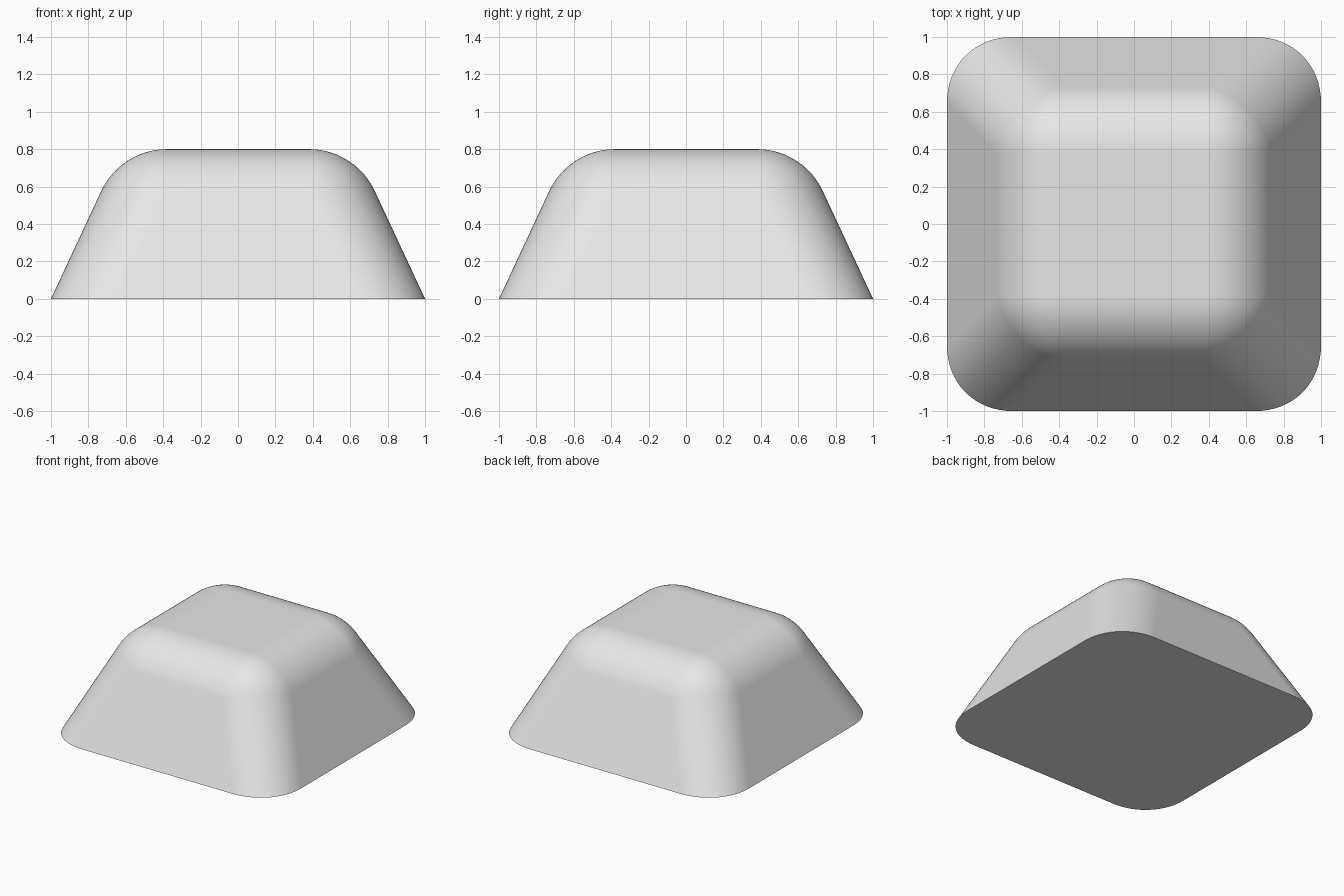
import bpy
import bmesh
from math import sin, cos, tan, radians
from mathutils import Vector, Matrix

default = bpy.data.objects.get("Cube")
if default:
    bpy.data.objects.remove(default, do_unlink=True)

HEIGHT = 0.8
SLOPE = radians(65)      # steepness of the four walls
TOP_HALF = 0.38          # half width of the flat top
STEPS = 16               # segments in every rounded edge

# Rounding radius that meets both the top and a wall starting at x = 1
lean = 1 / tan(SLOPE)
RADIUS = (1 - TOP_HALF - HEIGHT * lean) / (sin(SLOPE) - lean * (1 - cos(SLOPE)))

up = Vector((0, 0, 1))
wall_x = Vector((sin(SLOPE), 0, cos(SLOPE)))
wall_y = Vector((0, sin(SLOPE), cos(SLOPE)))
corner_edge = Vector((lean, lean, -1))
centre = Vector((TOP_HALF, TOP_HALF, HEIGHT - RADIUS))


def arc(a, b, t):
    """Direction part of the way round from a to b."""
    angle = a.angle(b)
    return (a * sin((1 - t) * angle) + b * sin(t * angle)) / sin(angle)


def corner_column(t):
    """Points from the foot of a rounded corner up to the flat top."""
    out = arc(wall_x, wall_y, t)
    points = [centre + RADIUS * arc(out, up, k / STEPS) for k in range(STEPS + 1)]
    return [points[0] + corner_edge * points[0].z] + points


# Body: four rounded corners, joined by flat walls and rolled top edges
bm = bmesh.new()
columns = []
top = []
for quarter in range(4):
    turn = Matrix.Rotation(radians(90 * quarter), 3, "Z")
    top.append(bm.verts.new(turn @ (centre + RADIUS * up)))
    for i in range(STEPS + 1):
        points = corner_column(i / STEPS)[:-1]
        columns.append([bm.verts.new(turn @ p) for p in points] + [top[-1]])

for i, left in enumerate(columns):
    right = columns[(i + 1) % len(columns)]
    for k in range(len(left) - 1):
        ring = [left[k], right[k], right[k + 1], left[k + 1]]
        bm.faces.new(list(dict.fromkeys(ring)))

# Flat top and closed underside
bm.faces.new(top)
bm.faces.new([c[0] for c in reversed(columns)])
bmesh.ops.recalc_face_normals(bm, faces=bm.faces)

mesh = bpy.data.meshes.new("rounded_block")
bm.to_mesh(mesh)
bm.free()
block = bpy.data.objects.new("rounded_block", mesh)
bpy.context.collection.objects.link(block)

# Plain light grey material
grey = bpy.data.materials.new("light_grey")
grey.use_nodes = True
colour = (0.8, 0.8, 0.8, 1)
grey.diffuse_color = colour
grey.node_tree.nodes["Principled BSDF"].inputs["Base Color"].default_value = colour
mesh.materials.append(grey)

# Smooth sides, sharp bottom rim
bpy.ops.object.select_all(action="DESELECT")
block.select_set(True)
bpy.context.view_layer.objects.active = block
bpy.ops.object.shade_smooth_by_angle(angle=radians(40))
weighted = block.modifiers.new("flat_walls", "WEIGHTED_NORMAL")
weighted.keep_sharp = True
